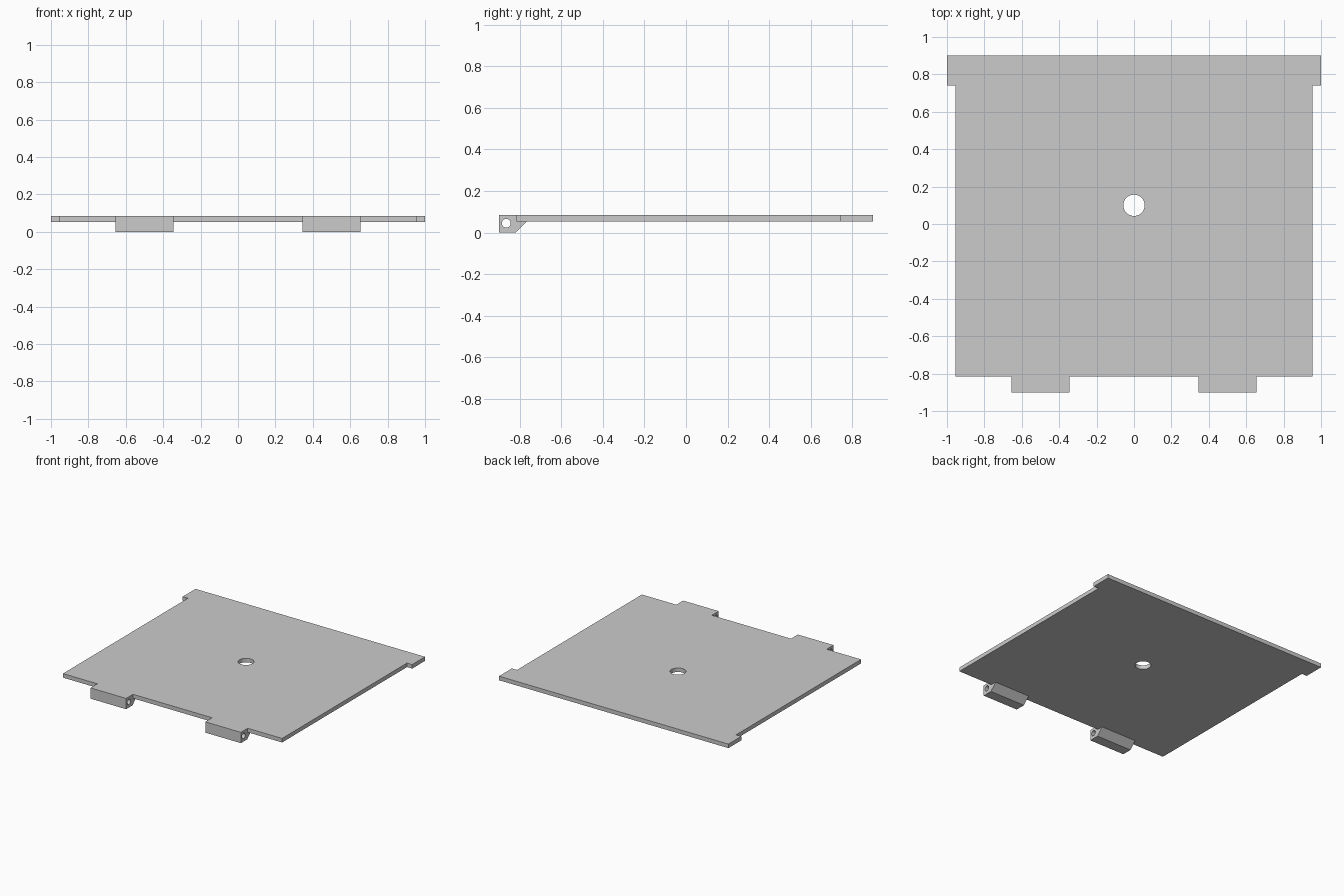
import bpy
import bmesh
from math import cos, sin, tau
from mathutils import Vector

if "Cube" in bpy.data.objects:
    bpy.data.objects.remove(bpy.data.objects["Cube"])

BOTTOM, TOP = 0.053, 0.085

grey = bpy.data.materials.new("plain grey")
grey.use_nodes = True
colour = (0.6, 0.6, 0.6, 1)
grey.diffuse_color = colour
grey.node_tree.nodes["Principled BSDF"].inputs["Base Color"].default_value = colour


def prism(name, points, depth):
    """Extrude a closed outline of 3D points along the depth vector."""
    bm = bmesh.new()
    face = bm.faces.new([bm.verts.new(p) for p in points])
    new = bmesh.ops.extrude_face_region(bm, geom=[face])["geom"]
    bmesh.ops.translate(bm, vec=Vector(depth),
                        verts=[g for g in new if isinstance(g, bmesh.types.BMVert)])
    bmesh.ops.recalc_face_normals(bm, faces=bm.faces)
    mesh = bpy.data.meshes.new(name)
    bm.to_mesh(mesh)
    bm.free()
    mesh.materials.append(grey)
    obj = bpy.data.objects.new(name, mesh)
    bpy.context.collection.objects.link(obj)
    return obj


def circle(u, v, radius, sides=32):
    return [(u + radius * cos(tau * i / sides), v + radius * sin(tau * i / sides))
            for i in range(sides)]


def combine(target, tool, operation):
    """Apply a boolean and remove the tool object."""
    mod = target.modifiers.new(operation.lower(), "BOOLEAN")
    mod.operation, mod.object, mod.solver = operation, tool, "EXACT"
    bpy.context.view_layer.objects.active = target
    bpy.ops.object.modifier_apply(modifier=mod.name)
    bpy.data.objects.remove(tool)


# Flat panel with wider ears along the back edge
half = [(0.955, -0.815), (0.955, 0.74), (1, 0.74), (1, 0.9)]
outline = half + [(-x, y) for x, y in reversed(half)]
panel = prism("panel", [(x, y, BOTTOM) for x, y in outline], (0, 0, TOP - BOTTOM))

# Hinge lugs with a sloped underside, merged into the front edge
lug = [(-0.9, 0), (-0.82, 0), (-0.767, BOTTOM), (-0.767, TOP), (-0.9, TOP)]
for x in (-0.655, 0.345):
    combine(panel, prism("hinge_lug", [(x, y, z) for y, z in lug], (0.31, 0, 0)), "UNION")

# Pin hole through both lugs
pin = [(-0.8, y, z) for y, z in circle(-0.865, 0.045, 0.021)]
combine(panel, prism("pin_cutter", pin, (1.6, 0, 0)), "DIFFERENCE")

# Round hole through the panel
hole = [(x, y, -0.1) for x, y in circle(0, 0.1, 0.057)]
combine(panel, prism("hole_cutter", hole, (0, 0, 0.4)), "DIFFERENCE")

# Smooth the holes, keep the edges sharp
bpy.ops.object.select_all(action="DESELECT")
panel.select_set(True)
bpy.context.view_layer.objects.active = panel
bpy.ops.object.shade_smooth_by_angle()
